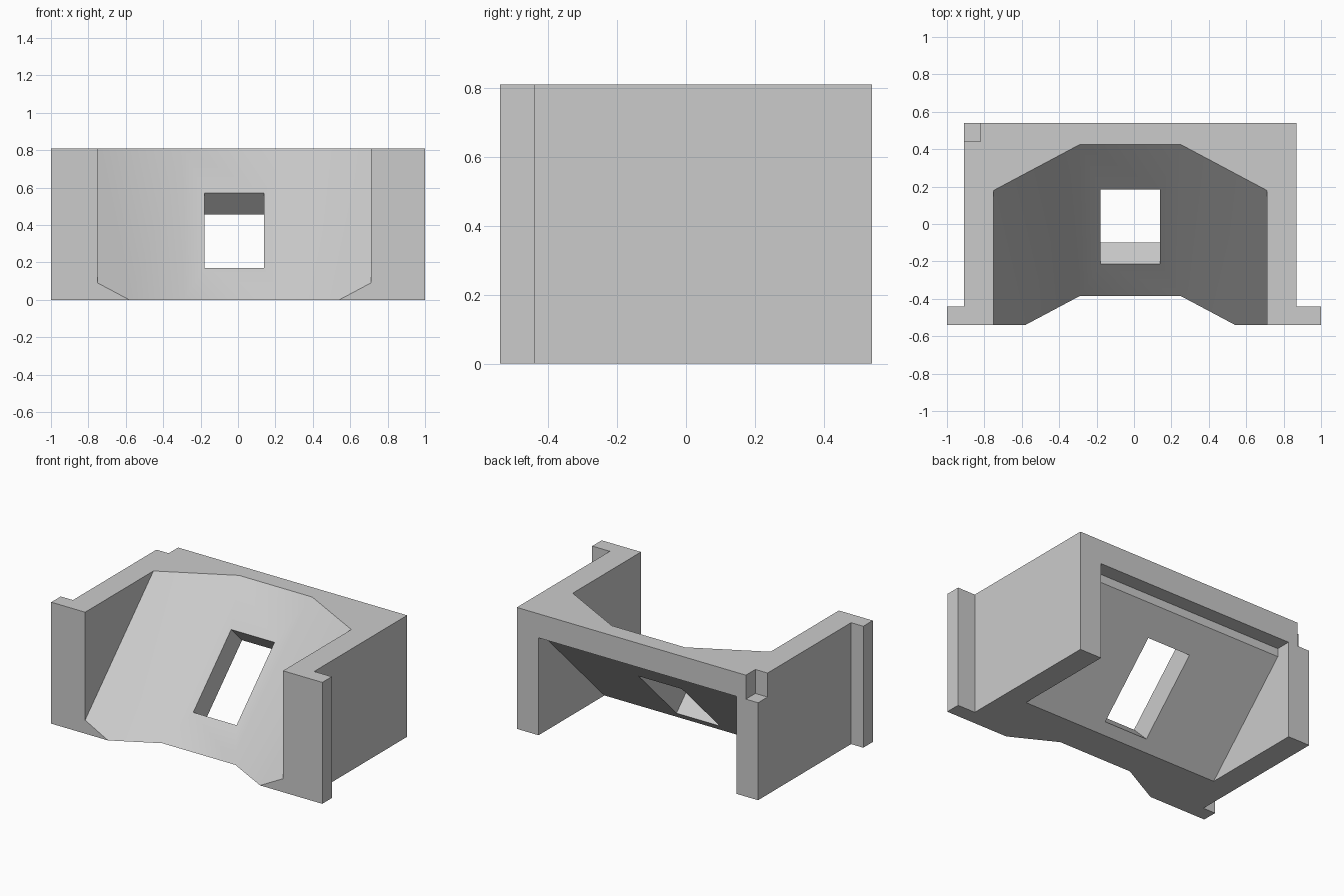
import bpy
import bmesh
from mathutils import Vector

cube = bpy.data.objects.get("Cube")
if cube:
    bpy.data.objects.remove(cube, do_unlink=True)

MID = -0.02       # centre line of the body in x
TOP = 0.81        # overall height
BACK = 0.54       # half depth
RIM = 0.65        # underside of the rear rim
INNER = 0.73      # half width between the side walls


def prism(name, start, end):
    """Solid between two matching rings of points."""
    bm = bmesh.new()
    a = [bm.verts.new(p) for p in start]
    b = [bm.verts.new(p) for p in end]
    bm.faces.new(a)
    bm.faces.new(b[::-1])
    for i in range(len(a)):
        j = (i + 1) % len(a)
        bm.faces.new((a[j], a[i], b[i], b[j]))
    bmesh.ops.recalc_face_normals(bm, faces=bm.faces)
    mesh = bpy.data.meshes.new(name)
    bm.to_mesh(mesh)
    bm.free()
    obj = bpy.data.objects.new(name, mesh)
    bpy.context.collection.objects.link(obj)
    return obj


def box(name, low, high):
    ring = [(low[0], low[1]), (high[0], low[1]), (high[0], high[1]), (low[0], high[1])]
    return prism(name, [(x, y, low[2]) for x, y in ring],
                 [(x, y, high[2]) for x, y in ring])


# Body: plan outline with a mounting flange on each side of the front
half = [(1.0 - MID, -BACK), (1.0 - MID, -0.44), (0.89, -0.44), (0.89, BACK)]
right = [(min(MID + x, 1.0), y) for x, y in half]
left = [(max(MID - x, -1.0), y) for x, y in reversed(half)]
plan = right + left
body = prism("ramp_housing", [(x, y, 0) for x, y in plan], [(x, y, TOP) for x, y in plan])


# Channel: faceted trough that slopes at 45 degrees between the side walls
def trough(z):
    side = [(INNER, -2.0), (INNER, z - 0.63), (0.27, z - 0.385)]
    ring = [(MID + x, y) for x, y in side] + [(MID - x, y) for x, y in reversed(side)]
    return [(x, y, z) for x, y in ring]


channel = prism("channel_cutter", trough(-0.2), trough(1.0))

# Hollow under the ramp, with a rim left along the top of the back
hollow_side = [(-0.355, -0.2), (0.44, 0.595), (0.44, RIM), (0.8, RIM), (0.8, -0.2)]
hollow = prism("hollow_cutter", [(MID - INNER, y, z) for y, z in hollow_side],
               [(MID + INNER, y, z) for y, z in hollow_side])

# Window cut square through the sloping plate
across = Vector((0, 1, -1))
window_ring = [Vector((MID + x, z - 0.385, z))
               for x, z in ((-0.16, 0.17), (0.16, 0.17), (0.16, 0.57), (-0.16, 0.57))]
window = prism("window_cutter", [p - across * 0.15 for p in window_ring],
               [p + across * 0.25 for p in window_ring])

# Notch in one rear top corner
notch = box("notch_cutter", (-1.2, 0.44, RIM), (-0.82, 0.8, 1.0))

# Cut everything, then bake the result and drop the cutters
cutters = [channel, hollow, window, notch]
for cutter in cutters:
    cutter.hide_render = True
    mod = body.modifiers.new(cutter.name, 'BOOLEAN')
    mod.operation = 'DIFFERENCE'
    mod.solver = 'EXACT'
    mod.object = cutter
bpy.context.view_layer.update()
evaluated = body.evaluated_get(bpy.context.evaluated_depsgraph_get())
result = bpy.data.meshes.new_from_object(evaluated)
body.modifiers.clear()
body.data = result
for cutter in cutters:
    bpy.data.objects.remove(cutter, do_unlink=True)

# Plain grey finish
grey = bpy.data.materials.new("plain_grey")
grey.use_nodes = True
colour = (0.6, 0.6, 0.6, 1.0)
grey.diffuse_color = colour
grey.node_tree.nodes["Principled BSDF"].inputs["Base Color"].default_value = colour
body.data.materials.clear()
body.data.materials.append(grey)

# Soft blend between the trough facets, crisp edges elsewhere
bpy.ops.object.select_all(action='DESELECT')
body.select_set(True)
bpy.context.view_layer.objects.active = body
bpy.ops.object.shade_smooth_by_angle()
